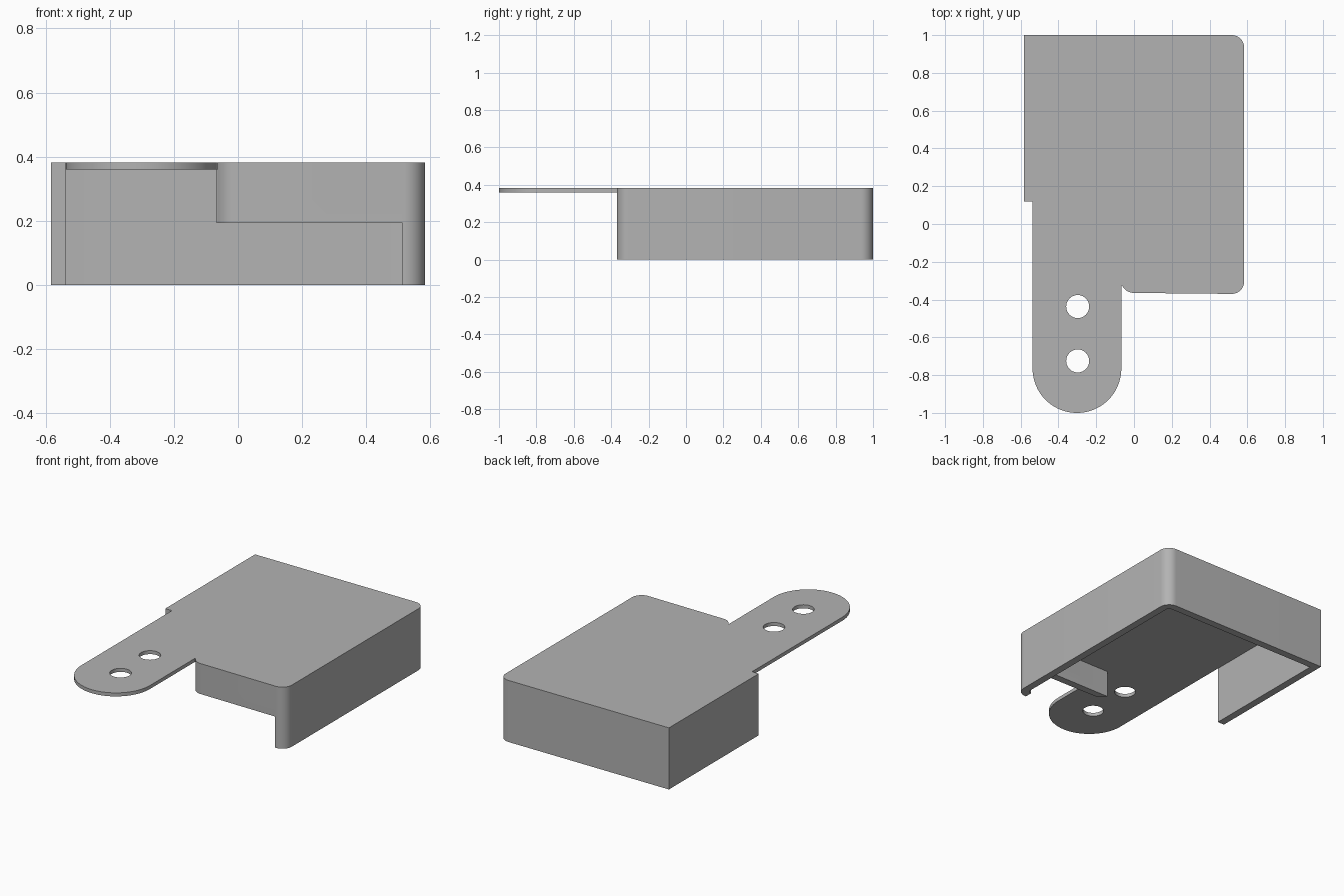
import bpy
from math import cos, sin, radians

if "Cube" in bpy.data.objects:
    bpy.data.objects.remove(bpy.data.objects["Cube"])

TOP, PLATE_Z, NOTCH_Z = 0.382, 0.36, 0.193      # heights
SIDE, BACK, FRONT = 0.583, 1.0, -0.37           # outer faces
WALL, ROUND = 0.046, 0.065                      # wall thickness, corner radius
TONGUE_X, TONGUE_R = -0.302, 0.235

grey = bpy.data.materials.new("grey plastic")
grey.use_nodes = True
grey.diffuse_color = (0.45, 0.45, 0.45, 1)
grey.node_tree.nodes["Principled BSDF"].inputs["Base Color"].default_value = grey.diffuse_color


def arc(cx, cy, r, start, end, steps=12):
    angles = [radians(start + (end - start) * i / steps) for i in range(steps + 1)]
    return [(cx + r * cos(a), cy + r * sin(a)) for a in angles]


def prism(name, outlines, low, high):
    """Extrude a flat outline, with further outlines as holes, into a solid."""
    curve = bpy.data.curves.new(name, "CURVE")
    curve.dimensions = "2D"
    curve.fill_mode = "BOTH"
    curve.extrude = (high - low) / 2
    for points in outlines:
        spline = curve.splines.new("POLY")
        spline.points.add(len(points) - 1)
        for p, (x, y) in zip(spline.points, points):
            p.co = (x, y, 0, 1)
        spline.use_cyclic_u = True
    obj = bpy.data.objects.new(name, curve)
    bpy.context.collection.objects.link(obj)
    obj.location.z = (low + high) / 2
    bpy.ops.object.select_all(action="DESELECT")
    obj.select_set(True)
    bpy.context.view_layer.objects.active = obj
    bpy.ops.object.convert(target="MESH")
    obj = bpy.context.object
    # Weld the caps to the sides
    bpy.ops.object.mode_set(mode="EDIT")
    bpy.ops.mesh.select_all(action="SELECT")
    bpy.ops.mesh.remove_doubles(threshold=0.0005)
    bpy.ops.mesh.normals_make_consistent(inside=False)
    bpy.ops.object.mode_set(mode="OBJECT")
    obj.data.materials.clear()
    obj.data.materials.append(grey)
    return obj


def smooth(obj):
    bpy.ops.object.select_all(action="DESELECT")
    obj.select_set(True)
    bpy.context.view_layer.objects.active = obj
    bpy.ops.object.shade_smooth_by_angle(angle=radians(30))


# Outer edge shared by the top plate and the walls, from the left end round to the front
inset = SIDE - ROUND
outer = [(-SIDE, 0.12), (-SIDE, BACK)]
outer += arc(inset, BACK - ROUND, ROUND, 90, 0)
outer += arc(inset, FRONT + ROUND, ROUND, 0, -90)
outer += arc(0, -0.295, 0.07, 270, 205)

# Top plate with its rounded mounting tongue and two screw holes
tongue = [(TONGUE_X + TONGUE_R, -0.325)]
tongue += arc(TONGUE_X, TONGUE_R - 1, TONGUE_R, 0, -180, 40)
tongue += [(TONGUE_X - TONGUE_R, 0.12)]
holes = [arc(TONGUE_X + 0.004, y, 0.061, 0, 348.75, 31) for y in (-0.437, -0.725)]
plate = prism("top_plate", [outer + tongue] + holes, PLATE_Z, TOP)
smooth(plate)

# Walls running round the open underside
inner_x = SIDE - WALL
inner = [(-0.067, FRONT + WALL + 0.003)]
inner += arc(inner_x - 0.02, FRONT + WALL + 0.023, 0.02, -90, 0, 6)
inner += arc(inner_x - 0.02, BACK - WALL - 0.02, 0.02, 0, 90, 6)
inner += [(-inner_x, BACK - WALL), (-inner_x, 0.12)]
walls = prism("side_walls", [outer + inner], 0, PLATE_Z)

# Opening under the front wall
notch = prism("front_opening_cutter",
              [[(-0.2, -0.5), (0.512, -0.5), (0.512, -0.28), (-0.2, -0.28)]], -0.1, NOTCH_Z)
notch.hide_render = True
cut = walls.modifiers.new("front opening", "BOOLEAN")
cut.operation = "DIFFERENCE"
cut.solver = "EXACT"
cut.object = notch
bpy.context.view_layer.objects.active = walls
bpy.ops.object.modifier_apply(modifier=cut.name)
bpy.data.objects.remove(notch)
smooth(walls)
